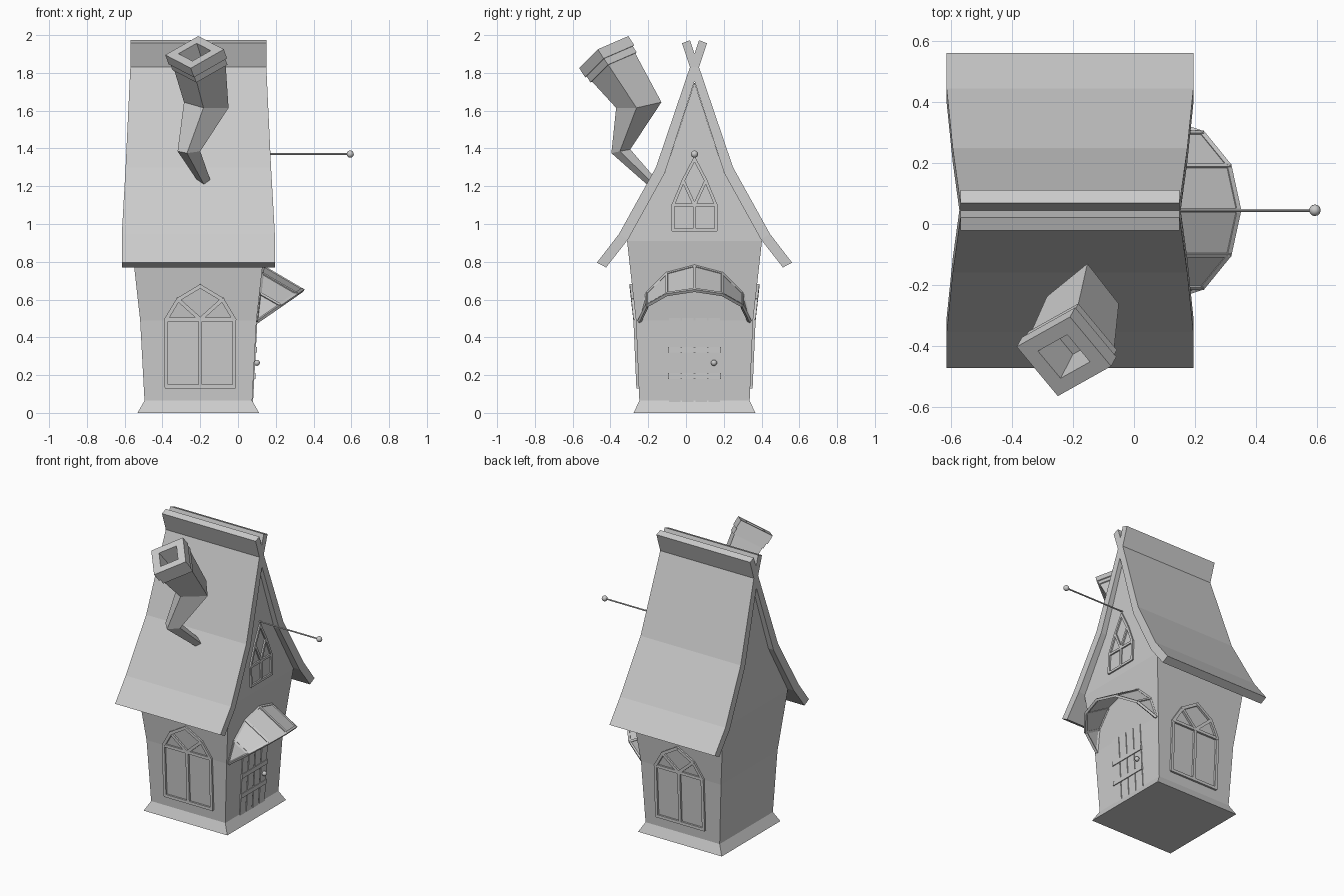
import bpy, bmesh
from math import sin, cos, radians
from mathutils import Vector as V, Matrix

if "Cube" in bpy.data.objects:
    bpy.data.objects.remove(bpy.data.objects["Cube"])

CX, CY = -0.21, 0.045                      # house axis


def finish(bm, name):
    bmesh.ops.remove_doubles(bm, verts=bm.verts, dist=0.0005)
    bmesh.ops.recalc_face_normals(bm, faces=bm.faces)
    me = bpy.data.meshes.new(name)
    bm.to_mesh(me)
    bm.free()
    ob = bpy.data.objects.new(name, me)
    bpy.context.collection.objects.link(ob)
    return ob


def loft(name, rings):
    """Skin a list of equal-sized closed rings and cap both ends."""
    bm = bmesh.new()
    vs = [[bm.verts.new(p) for p in r] for r in rings]
    for a, b in zip(vs, vs[1:]):
        for i in range(len(a)):
            j = (i + 1) % len(a)
            bm.faces.new((a[i], a[j], b[j], b[i]))
    bm.faces.new(vs[0][::-1])
    bm.faces.new(vs[-1])
    return finish(bm, name)


def beam(bm, a, b, n, w, d):
    """Rectangular bar from a to b, w wide, d deep along normal n."""
    a, b, n = V(a), V(b), V(n)
    x = (b - a).normalized()
    y = n.cross(x).normalized()
    rot = Matrix((x, y, x.cross(y))).transposed().to_4x4()
    size = Matrix.Diagonal(((b - a).length + w * 0.6, w, d, 1))
    bmesh.ops.create_cube(bm, size=1, matrix=Matrix.Translation((a + b) / 2) @ rot @ size)


def bars(name, segments, place, n, w=0.02, d=0.026):
    bm = bmesh.new()
    for p, q in segments:
        beam(bm, place(*p), place(*q), n, w, d)
    return finish(bm, name)


# Walls: square rings flaring upward, closing into gables (z, half x, half y)
LEVELS = [(0, .322, .322), (.065, .285, .292), (.49, .308, .31), (.91, .355, .357),
          (1.27, .345, .157), (1.75, .335, 0)]


def half(z, k=1):
    for a, b in zip(LEVELS, LEVELS[1:]):
        if z <= b[0]:
            return a[k] + (b[k] - a[k]) * (z - a[0]) / (b[0] - a[0])


def right_wall(u, z):
    return V((CX + half(z), CY + u, z))


loft("walls", [[(CX + sx * hx, CY + sy * hy, z)
                for sx, sy in ((-1, -1), (1, -1), (1, 1), (-1, 1))] for z, hx, hy in LEVELS])

# Roof slabs crossing at the ridge (half x, outer d, outer z, inner d, inner z)
ROOF = [(.405, .517, .795, .468, .77), (.405, .40, .947, .352, .918),
        (.385, .204, 1.30, .157, 1.27), (.36, .024, 1.83, -.024, 1.83),
        (.36, -.024, 1.973, -.066, 1.957)]
for s, side in ((-1, "front"), (1, "back")):
    loft(side + "_roof", [[(CX - h, CY + s * do, zo), (CX + h, CY + s * do, zo),
                           (CX + h, CY + s * di, zi), (CX - h, CY + s * di, zi)]
                          for h, do, zo, di, zi in ROOF])


# Arched windows: outline, centre bar, transom and two slanted bars
def window_segments(w, z0, z1, w2, z2, z3):
    o = [(-w, z0), (-w, z1), (-w2, z2), (0, z3), (w2, z2), (w, z1), (w, z0)]
    c = (0, z1)
    return (list(zip(o, o[1:] + o[:1])) +
            [((0, z0), c), ((-w, z1), c), (c, (w, z1)), (c, o[2]), (c, o[4])])


big = window_segments(.18, .14, .495, .117, .60, .67)
for s, side in ((-1, "front"), (1, "back")):
    bars(side + "_window", big, lambda u, z: (CX + .01 + u, CY + s * half(z, 2), z), (0, s, 0))
bars("gable_window", window_segments(.113, .967, 1.10, .06, 1.23, 1.345),
     right_wall, (1, 0, 0), .016, .02)

# Plank door with cross rails and knob
pitch = .07
planks = [((-.105 + i * pitch, .075), (-.105 + i * pitch, .485)) for i in range(4)]
bars("door_planks", planks, right_wall, (1, 0, 0), .062, .01)
bars("door_rails", [((-.13, z), (.13, z)) for z in (.195, .335)], right_wall, (1, 0, 0), .03, .02)


def ball(name, loc, r):
    bm = bmesh.new()
    bmesh.ops.create_uvsphere(bm, u_segments=12, v_segments=8, radius=r,
                              matrix=Matrix.Translation(loc))
    for f in bm.faces:
        f.smooth = True
    return finish(bm, name)


ball("door_knob", (.10, .148, .265), .016)

# Gable pole with ball finial
bm = bmesh.new()
bmesh.ops.create_cone(bm, cap_ends=True, segments=8, radius1=.005, radius2=.005, depth=.48,
                      matrix=Matrix.Translation((.35, CY, 1.37)) @ Matrix.Rotation(radians(90), 4, 'Y'))
finish(bm, "gable_pole")
ball("pole_ball", (.594, CY, 1.37), .019)

# Fan canopy over the door: panels between a wall arch and a tilted rim
angles = [radians(30 * i) for i in range(7)]
arch = [right_wall(.29 * cos(t), .488 + .287 * sin(t)) for t in angles]
rim = [V((.105 + .236 * sin(t), CY + .29 * cos(t), .488 + .163 * sin(t))) for t in angles]
bm = bmesh.new()
va, vr = [bm.verts.new(p) for p in arch], [bm.verts.new(p) for p in rim]
for i in range(6):
    bm.faces.new((va[i], va[i + 1], vr[i + 1], vr[i]))
panels = finish(bm, "canopy_panels")
mod = panels.modifiers.new("thickness", 'SOLIDIFY')
mod.thickness = .006
mod.offset = 0
bm = bmesh.new()
for line in (arch, rim):
    for p, q in zip(line, line[1:]):
        beam(bm, p, q, (.55, 0, .83), .016, .016)
for p, q in list(zip(arch, rim))[1:-1]:
    beam(bm, p, q, (p.x * 0, p.y - CY, p.z - .45), .014, .016)
finish(bm, "canopy_frame")

# Crooked chimney: rings from a centre and two half diagonals
top = V((-.23, -.435, 1.91))
axis = V((-.283, -.517, .809))
P, Q = V((.155, -.032, .015)), V((.02, .13, .085))


def diamond(c, p, q, s=1):
    c, p, q = V(c), V(p) * s, V(q) * s
    return [c - p, c - q, c + p, c + q]


loft("chimney", [diamond((-.165, -.16, 1.20), (.03, 0, 0), (.005, .025, .01)),
                 diamond((-.26, -.345, 1.385), (.06, -.005, 0), (.01, .05, .01)),
                 diamond((-.168, -.25, 1.63), (.118, -.012, -.015), (.015, .12, .015)),
                 diamond(top - axis * .10, P, Q, .88),
                 diamond(top - axis * .10, P, Q, .94),
                 diamond(top - axis * .06, P, Q, .94),
                 diamond(top - axis * .06, P, Q),
                 diamond(top, P, Q),
                 diamond(top, P, Q, .55),
                 diamond(top - axis * .14, P, Q, .5)])
